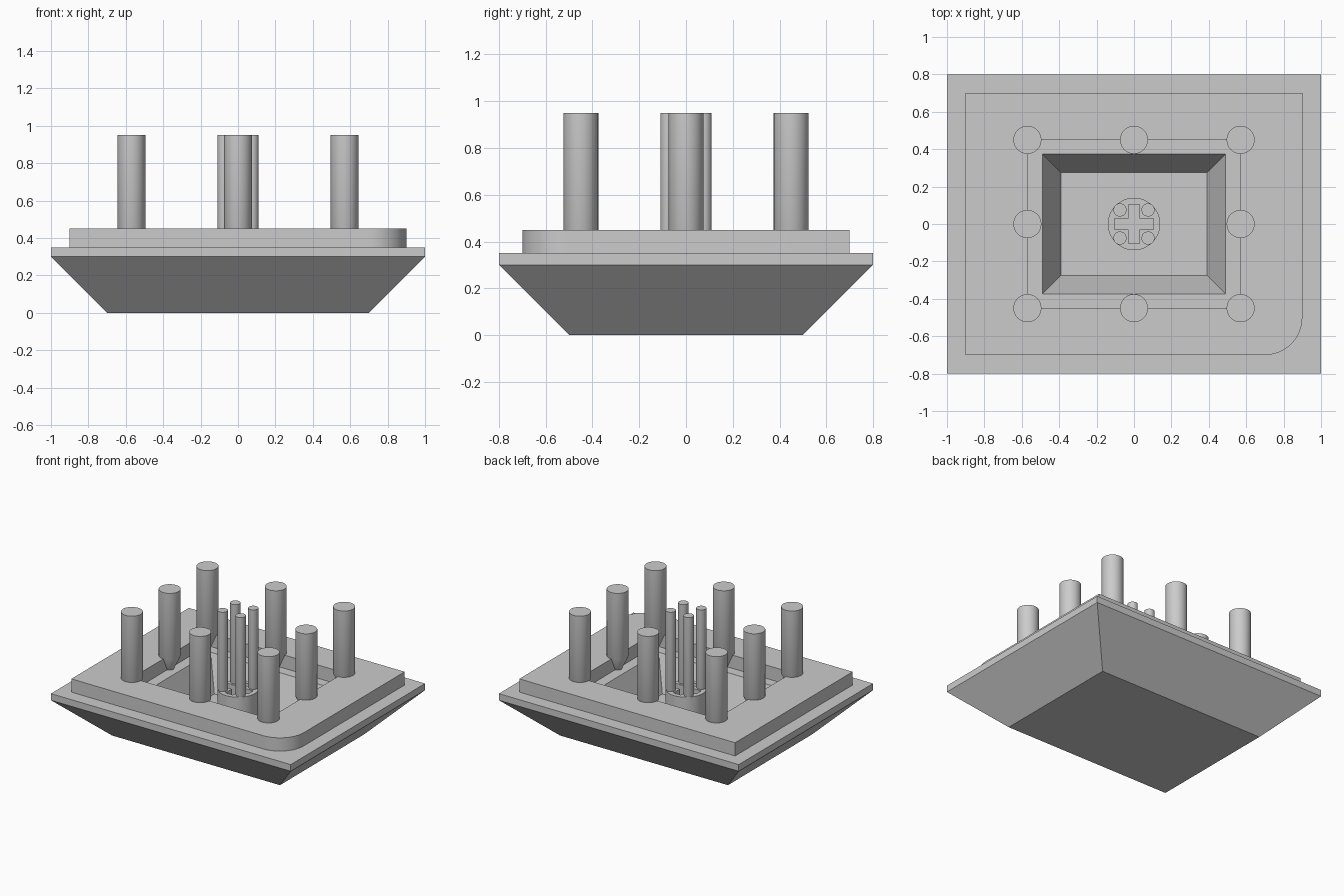
import bpy, bmesh
from math import sin, cos, pi

cube = bpy.data.objects.get("Cube")
if cube:
    bpy.data.objects.remove(cube, do_unlink=True)

grey = bpy.data.materials.new("light_grey")
grey.use_nodes = True
grey.diffuse_color = (0.6, 0.6, 0.6, 1)
grey.node_tree.nodes["Principled BSDF"].inputs["Base Color"].default_value = (0.6, 0.6, 0.6, 1)


def finish(name, bm, smooth=False):
    """Turn a bmesh into a grey object."""
    bmesh.ops.recalc_face_normals(bm, faces=bm.faces)
    mesh = bpy.data.meshes.new(name)
    bm.to_mesh(mesh)
    bm.free()
    mesh.materials.append(grey)
    obj = bpy.data.objects.new(name, mesh)
    bpy.context.collection.objects.link(obj)
    if smooth:
        bpy.ops.object.select_all(action='DESELECT')
        obj.select_set(True)
        bpy.context.view_layer.objects.active = obj
        bpy.ops.object.shade_smooth_by_angle()
    return obj


def rect(hx, hy):
    return [(-hx, -hy), (hx, -hy), (hx, hy), (-hx, hy)]


def arc(cx, cy, r, start, end, n):
    return [(cx + r * cos(start + (end - start) * i / n),
             cy + r * sin(start + (end - start) * i / n)) for i in range(n + 1)]


def loft(name, rings):
    """Join (loop, z) rings with side faces and cap both ends."""
    bm = bmesh.new()
    loops = [[bm.verts.new((x, y, z)) for x, y in pts] for pts, z in rings]
    for a, b in zip(loops, loops[1:]):
        for i in range(len(a)):
            j = (i + 1) % len(a)
            bm.faces.new((a[i], a[j], b[j], b[i]))
    bm.faces.new(loops[0])
    bm.faces.new(loops[-1])
    return finish(name, bm, len(rings[0][0]) > 4)


def pierced_slab(name, outer, hole, z0, z1):
    """Extrude an outline with a hole through it."""
    bm = bmesh.new()
    for pts in (outer, hole):
        vs = [bm.verts.new((x, y, z0)) for x, y in pts]
        for i in range(len(vs)):
            bm.edges.new((vs[i - 1], vs[i]))
    bmesh.ops.triangle_fill(bm, edges=bm.edges[:], use_beauty=True, normal=(0, 0, 1))
    res = bmesh.ops.extrude_face_region(bm, geom=bm.faces[:], use_keep_orig=True)
    top = [g for g in res["geom"] if isinstance(g, bmesh.types.BMVert)]
    bmesh.ops.translate(bm, verts=top, vec=(0, 0, z1 - z0))
    return finish(name, bm, True)


def pin(name, x, y, r, tip_r, z_tip, z_cone, z_top):
    """Round post narrowing to a blunt tip at its foot."""
    def ring(rad):
        return arc(x, y, rad, 0, 2 * pi, 32)[:-1]
    return loft(name, [(ring(tip_r), z_tip), (ring(r), z_cone), (ring(r), z_top)])


# Hollow flared shell, outside then inside
loft("shell", [(rect(0.7, 0.5), 0), (rect(1, 0.8), 0.3), (rect(1, 0.8), 0.35),
               (rect(0.49, 0.375), 0.35), (rect(0.39, 0.275), 0.1)])

# Raised frame with one rounded corner
outline = rect(0.9, 0.7)
outline[1:2] = arc(0.7, -0.5, 0.2, -pi / 2, 0, 16)
pierced_slab("frame", outline, rect(0.57, 0.45), 0.35, 0.45)

# Round stem with a cross-shaped socket
a, w = 0.105, 0.03
cross = [(a, -w), (a, w), (w, w), (w, a), (-w, a), (-w, w),
         (-a, w), (-a, -w), (-w, -w), (-w, -a), (w, -a), (w, -w)]
pierced_slab("stem", arc(0, 0, 0.14, 0, 2 * pi, 48)[:-1], cross, 0.1, 0.35)

# Posts around the opening
for i in (-1, 0, 1):
    for j in (-1, 0, 1):
        if i or j:
            pin("outer_post", i * 0.57, j * 0.45, 0.075, 0.03, 0.35, 0.45, 0.95)

# Thin pins on the stem
for i in (-1, 1):
    for j in (-1, 1):
        pin("stem_pin", i * 0.075, j * 0.075, 0.035, 0.03, 0.34, 0.36, 0.95)
